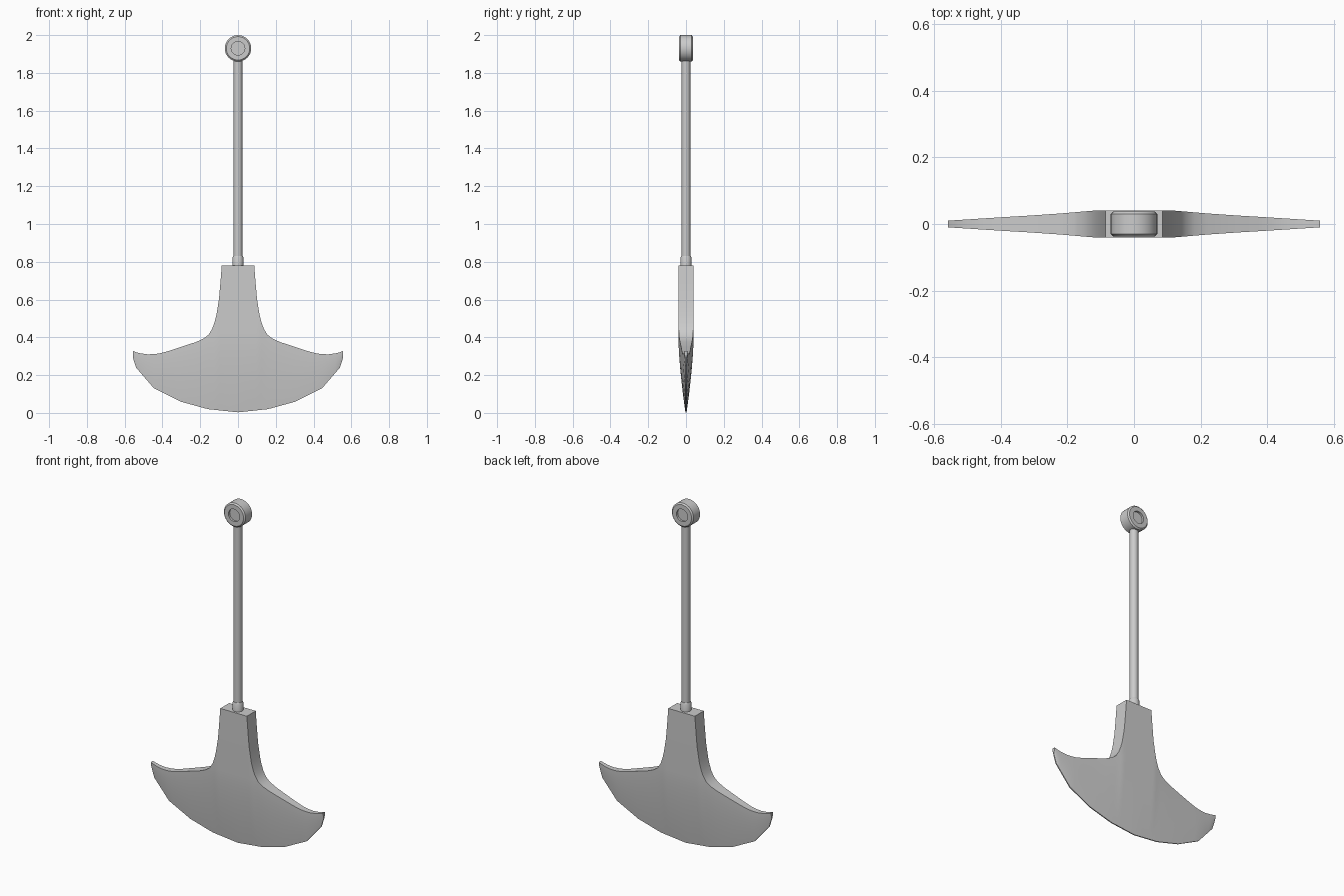
import bpy, bmesh, math
from mathutils import Matrix

if "Cube" in bpy.data.objects:
    bpy.data.objects.remove(bpy.data.objects["Cube"])


def lerp(table, x):
    for (x0, y0), (x1, y1) in zip(table, table[1:]):
        if x <= x1:
            return y0 + (y1 - y0) * (x - x0) / (x1 - x0)
    return table[-1][1]


def finish(name, bm, angle=35):
    bmesh.ops.remove_doubles(bm, verts=bm.verts, dist=1e-5)
    bmesh.ops.recalc_face_normals(bm, faces=bm.faces)
    me = bpy.data.meshes.new(name)
    bm.to_mesh(me)
    bm.free()
    ob = bpy.data.objects.new(name, me)
    bpy.context.collection.objects.link(ob)
    bpy.ops.object.select_all(action='DESELECT')
    ob.select_set(True)
    bpy.context.view_layer.objects.active = ob
    bpy.ops.object.shade_smooth_by_angle(angle=math.radians(angle))
    return ob


def lathe(name, profile, n, matrix=None):
    """Revolve (radius, height) points about z."""
    bm = bmesh.new()
    vs = [bm.verts.new((r, 0, z)) for r, z in profile]
    es = [bm.edges.new(p) for p in zip(vs, vs[1:])]
    bmesh.ops.spin(bm, geom=vs + es, axis=(0, 0, 1), cent=(0, 0, 0),
                   angle=math.tau, steps=n)
    bmesh.ops.remove_doubles(bm, verts=bm.verts, dist=1e-5)
    if matrix:
        bm.transform(matrix)
    return finish(name, bm)


# Pivot eye with a recessed centre on both faces
half = [(0, .025), (.036, .025), (.036, .037), (.062, .037), (.070, .030)]
eye = half + [(r, -z) for r, z in reversed(half)]
lathe("pivot_eye", eye, 32,
      Matrix.Translation((0, 0, 1.93)) @ Matrix.Rotation(math.pi / 2, 4, 'X'))

# Long rod and the collar where it enters the blade
lathe("rod", [(0, .77), (.023, .77), (.023, 1.88), (0, 1.88)], 24)
lathe("collar", [(0, .77), (.029, .77), (.029, .822), (.025, .83), (0, .83)], 24)

# Blade: vertical columns between upper outline and cutting edge
upper = [(0, .78), (.045, .78), (.086, .78), (.093, .69), (.101, .60),
         (.114, .52), (.124, .48), (.137, .445), (.155, .415), (.18, .395),
         (.22, .376), (.305, .348), (.37, .327), (.415, .315), (.445, .311),
         (.48, .31), (.515, .315), (.54, .321), (.557, .328)]
lower = [(0, .003), (.16, .02), (.305, .06), (.445, .13), (.54, .24), (.557, .295)]
thick = [(0, .041), (.11, .041), (.18, .035), (.25, .029), (.40, .020), (.557, .010)]
ROWS = 12


def column(x, zt):
    zb, h = lerp(lower, x), lerp(thick, x)
    full = min(zt, .42)
    zs = [zb + (full - zb) * i / ROWS for i in range(ROWS + 1)] + [max(zt, full + 1e-7)]
    pts = []
    for z in zs:
        s = min(1, (z - zb) / (full - zb))
        pts.append((z, .003 + (h - .003) * (1 - (1 - s) ** 1.6)))
    return pts


bm = bmesh.new()
xs = [(-x, z) for x, z in reversed(upper[1:])] + upper
loops = []
for x, zt in xs:
    pts = column(abs(x), zt)
    ring = [(x, -y, z) for z, y in pts] + [(x, y, z) for z, y in reversed(pts)]
    loops.append([bm.verts.new(p) for p in ring])
for a, b in zip(loops, loops[1:]):
    for i in range(len(a)):
        j = (i + 1) % len(a)
        bm.faces.new((a[i], b[i], b[j], a[j]))
m = len(loops[0])
for cap in (loops[0], loops[-1]):
    for i in range(m // 2 - 1):
        bm.faces.new((cap[i], cap[i + 1], cap[m - 2 - i], cap[m - 1 - i]))
bmesh.ops.dissolve_degenerate(bm, dist=1e-5, edges=bm.edges)
finish("axe_blade", bm, 40)
